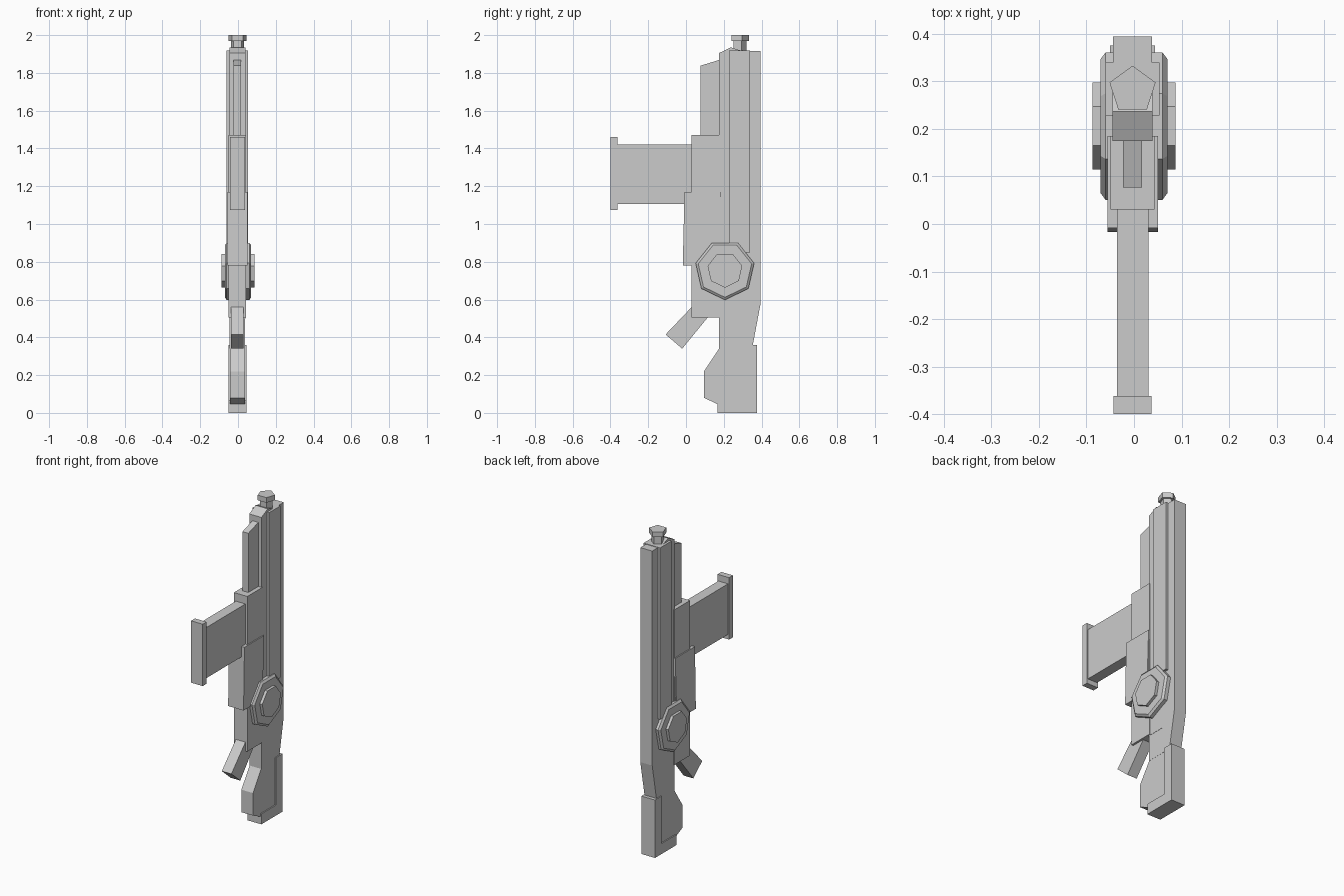
import bpy
import bmesh
import math
from mathutils import Matrix, Vector

cube = bpy.data.objects.get("Cube")
if cube:
    bpy.data.objects.remove(cube, do_unlink=True)

grey = bpy.data.materials.new("plain grey")
grey.use_nodes = True
colour = (0.6, 0.6, 0.6, 1)
grey.diffuse_color = colour
grey.node_tree.nodes["Principled BSDF"].inputs["Base Color"].default_value = colour

SHIFT = -0.003  # the body sits slightly off the centre plane


def finish(name, bm):
    bmesh.ops.recalc_face_normals(bm, faces=bm.faces)
    mesh = bpy.data.meshes.new(name)
    bm.to_mesh(mesh)
    bm.free()
    mesh.materials.append(grey)
    obj = bpy.data.objects.new(name, mesh)
    bpy.context.collection.objects.link(obj)
    return obj


def slab(name, half, profile, x=SHIFT):
    """Extrude a side profile of (y, z) points across the width."""
    bm = bmesh.new()
    face = bm.faces.new([bm.verts.new((x - half, y, z)) for y, z in profile])
    new = bmesh.ops.extrude_face_region(bm, geom=[face])["geom"]
    verts = [v for v in new if isinstance(v, bmesh.types.BMVert)]
    bmesh.ops.translate(bm, verts=verts, vec=(2 * half, 0, 0))
    return finish(name, bm)


def box(name, half, y0, y1, z0, z1):
    return slab(name, half, [(y0, z0), (y1, z0), (y1, z1), (y0, z1)])


def prism(name, sides, rings, matrix):
    """Stack polygon rings of (radius, height) into one closed solid."""
    bm = bmesh.new()
    loops = []
    for radius, height in rings:
        angles = [2 * math.pi * i / sides for i in range(sides)]
        loops.append([bm.verts.new(matrix @ Vector(
            (radius * math.cos(a), radius * math.sin(a), height))) for a in angles])
    for low, high in zip(loops, loops[1:]):
        for i in range(sides):
            j = (i + 1) % sides
            bm.faces.new((low[i], low[j], high[j], high[i]))
    bm.faces.new(loops[0])
    bm.faces.new(loops[-1])
    return finish(name, bm)


# Main body, tapering down into the neck of the stock
slab("main_body", 0.041, [(0.23, 1.915), (0.395, 1.915), (0.395, 0.58), (0.35, 0.34),
                          (0.175, 0.34), (0.175, 0.6), (0.23, 0.9)])

# Barrel with a peaked end, side rails and the front guard
slab("barrel", 0.042, [(0.175, 0.5), (0.3, 0.5), (0.3, 1.915),
                       (0.237, 1.935), (0.175, 1.905)])
box("side_rails", 0.057, 0.228, 0.34, 0.85, 1.918)
slab("front_guard", 0.02, [(0.077, 1.45), (0.18, 1.45), (0.18, 1.87), (0.077, 1.838)])

# Receiver and the wider magazine well
box("receiver", 0.046, 0.03, 0.185, 0.505, 1.47)
slab("magazine_well", 0.053, [(-0.017, 0.78), (0.17, 0.78), (0.185, 1.17), (-0.008, 1.17)])

# Magazine and its base plate
box("magazine", 0.033, -0.37, 0.04, 1.105, 1.42)
box("magazine_base", 0.04, -0.4, -0.362, 1.075, 1.46)

# Slanted handle below the receiver
slab("slanted_handle", 0.033, [(0.03, 0.56), (0.115, 0.505), (-0.02, 0.34), (-0.108, 0.415)])

# Stock and L-shaped butt
slab("stock", 0.04, [(0.175, 0.36), (0.175, 0.34), (0.095, 0.22), (0.095, 0.08),
                     (0.17, 0.045), (0.35, 0.045), (0.35, 0.36)])
slab("butt", 0.047, [(0.167, 0), (0.376, 0), (0.376, 0.36), (0.31, 0.36),
                     (0.31, 0.065), (0.167, 0.065)])

# Seven-sided bosses on both sides, with their lowest corner pointing down
turn = Matrix.Rotation(math.pi / 2, 4, 'Y')
boss = Matrix.Translation((0, 0.206, 0.757)) @ turn
prism("side_boss", 7, [(0.145, -0.07), (0.159, -0.06), (0.159, 0.06), (0.145, 0.07)], boss)
prism("boss_cap", 7, [(0.094, -0.087), (0.094, 0.087)], boss)

# Five-sided muzzle knob on a narrow neck
knob = Matrix.Translation((SHIFT, 0.282, 0)) @ Matrix.Rotation(math.pi / 2, 4, 'Z')
prism("muzzle_neck", 5, [(0.037, 1.88), (0.037, 1.972)], knob)
prism("muzzle_knob", 5, [(0.051, 1.968), (0.051, 2.0)], knob)
